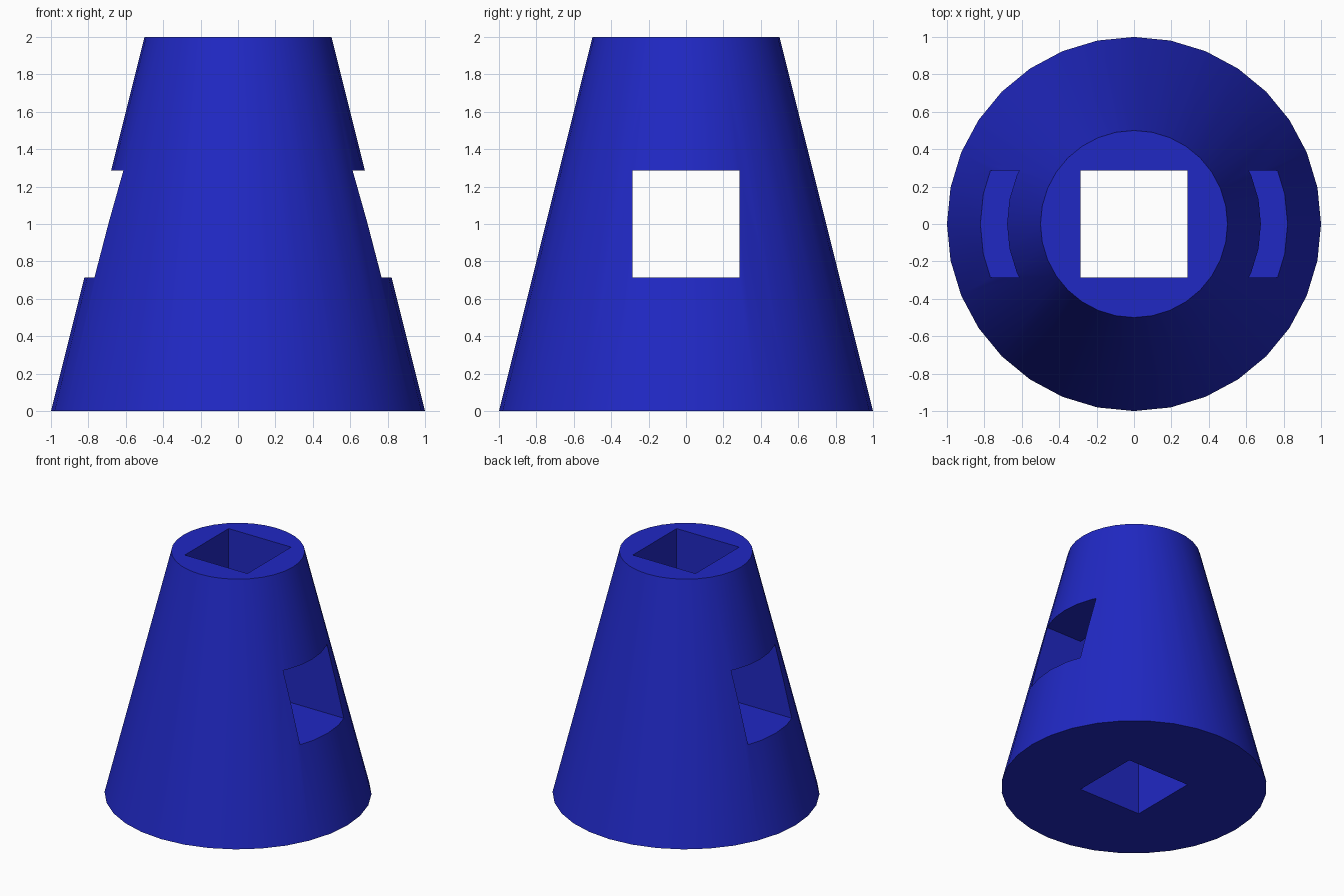
import bpy
import math

if "Cube" in bpy.data.objects:
    bpy.data.objects.remove(bpy.data.objects["Cube"])

HOLE = 0.572  # side of the square openings

# Blue material
blue = bpy.data.materials.new("blue")
blue.diffuse_color = (0.0144, 0.0212, 0.55, 1)
blue.use_nodes = True
blue.node_tree.nodes["Principled BSDF"].inputs["Base Color"].default_value = blue.diffuse_color

# Tapered body
bpy.ops.mesh.primitive_cone_add(vertices=32, radius1=1, radius2=0.5, depth=2,
                                location=(0, 0, 1))
body = bpy.context.object
body.name = "tapered_body"
body.data.materials.append(blue)


def cut_square_hole(name, size):
    """Cut a box-shaped passage through the middle of the body."""
    bpy.ops.mesh.primitive_cube_add(size=1, location=(0, 0, 1))
    cutter = bpy.context.object
    cutter.name = name
    cutter.scale = size
    bpy.ops.object.transform_apply(location=False, rotation=False, scale=True)
    cutter.data.materials.append(blue)
    cutter.hide_render = True
    bpy.context.view_layer.objects.active = body
    mod = body.modifiers.new(name, 'BOOLEAN')
    mod.object = cutter
    mod.operation = 'DIFFERENCE'
    mod.solver = 'EXACT'
    bpy.ops.object.modifier_apply(modifier=name)
    bpy.data.objects.remove(cutter, do_unlink=True)


# Vertical shaft and side-to-side window
cut_square_hole("vertical_shaft", (HOLE, HOLE, 3))
cut_square_hole("side_window", (3, HOLE, HOLE))

# Smooth wall, crisp hole edges
bpy.ops.object.select_all(action='DESELECT')
body.select_set(True)
bpy.context.view_layer.objects.active = body
bpy.ops.object.shade_smooth_by_angle(angle=math.radians(30))
